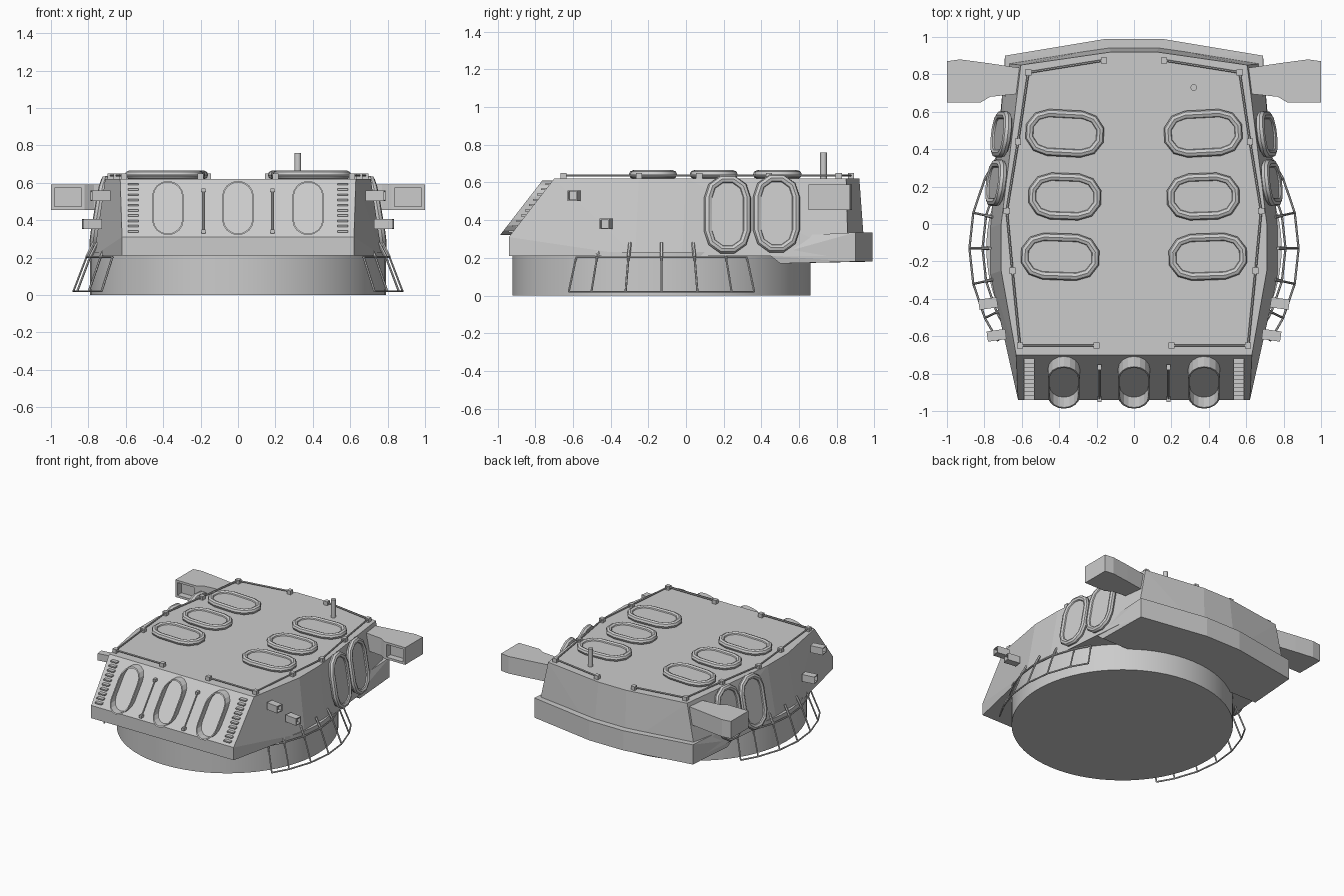
import bpy, bmesh
from math import sin, cos, pi, radians
from mathutils import Matrix, Vector

if "Cube" in bpy.data.objects:
    bpy.data.objects.remove(bpy.data.objects["Cube"])


def finish(name, bm, mirror=False, smooth=False):
    bmesh.ops.recalc_face_normals(bm, faces=bm.faces[:])
    mesh = bpy.data.meshes.new(name)
    bm.to_mesh(mesh)
    bm.free()
    ob = bpy.data.objects.new(name, mesh)
    bpy.context.collection.objects.link(ob)
    if smooth:
        bpy.ops.object.select_all(action='DESELECT')
        ob.select_set(True)
        bpy.context.view_layer.objects.active = ob
        bpy.ops.object.shade_smooth_by_angle(angle=radians(35))
    if mirror:
        ob.modifiers.new("Mirror", 'MIRROR').use_mirror_merge = False
    return ob


def hull(name, half_points):
    """Convex solid from points given for the +x half."""
    bm = bmesh.new()
    for x, y, z in half_points:
        for s in (1, -1):
            bm.verts.new((s * x, y, z))
    bmesh.ops.convex_hull(bm, input=bm.verts[:])
    bmesh.ops.dissolve_limit(bm, angle_limit=radians(1), verts=bm.verts[:], edges=bm.edges[:])
    return finish(name, bm)


def loft(bm, rings, closed=False):
    """Skin equal rings of points; cap the ends, or join last to first."""
    rows = [[bm.verts.new(p) for p in ring] for ring in rings]
    n = len(rows[0])
    pairs = list(zip(rows, rows[1:] + rows[:1]))
    for a, b in pairs if closed else pairs[:-1]:
        for i in range(n):
            j = (i + 1) % n
            bm.faces.new((a[i], a[j], b[j], b[i]))
    if not closed:
        bm.faces.new(rows[0])
        bm.faces.new(rows[-1])


def rod(bm, a, b, r, sides=6):
    a, b = Vector(a), Vector(b)
    q = (b - a).to_track_quat('Z', 'Y')
    circle = [q @ Vector((r * cos(t), r * sin(t), 0))
              for t in (2 * pi * i / sides for i in range(sides))]
    loft(bm, [[p + c for c in circle] for p in (a, b)])


def path(bm, points, r):
    for a, b in zip(points, points[1:]):
        rod(bm, a, b, r)


def box(bm, center, size, rot=Matrix()):
    m = Matrix.Translation(center) @ rot @ Matrix.Diagonal((*size, 1))
    return bmesh.ops.create_cube(bm, size=1, matrix=m)["verts"]


def stadium(length, width, seg=5):
    """Flat round-ended outline, long axis on x."""
    r, h = width / 2, (length - width) / 2
    return [Vector((s * (h + r * cos(t)), s * r * sin(t), 0)) for s in (1, -1)
            for t in (-pi / 2 + pi * i / seg for i in range(seg + 1))]


def recess(bm, face, border, depth):
    bmesh.ops.inset_individual(bm, faces=[face], thickness=border)
    bm.normal_update()
    move = -face.normal * depth
    pit = bmesh.ops.extrude_face_region(bm, geom=[face])["geom"]
    bmesh.ops.translate(bm, vec=move, verts=[v for v in pit if isinstance(v, bmesh.types.BMVert)])
    if face.is_valid:
        bm.faces.remove(face)


# Round base
bm = bmesh.new()
bmesh.ops.create_cone(bm, cap_ends=True, segments=64, radius1=0.79, radius2=0.79,
                      depth=0.23, matrix=Matrix.Translation((0, -0.13, 0.115)))
finish("base_ring", bm, smooth=True)

# Armoured house and the overhang at its rear
floor_line = [(0.62, -0.94), (0.77, -0.27), (0.77, -0.02), (0.69, 0.86), (0.14, 0.95)]
roof_line = [(0.63, -0.70), (0.71, -0.25), (0.71, 0.0), (0.605, 0.85), (0.12, 0.92)]
hull("house", [(x, y, 0.21) for x, y in floor_line] + [(0.62, -0.94, 0.31)]
     + [(x, y, 0.62) for x, y in roof_line])
hull("rear_overhang", [(0.72, 0.45, 0.21), (0.71, 0.50, 0.17), (0.69, 0.62, 0.32)]
     + [(x, y, z) for x, y in ((0.69, 0.90), (0.15, 0.99)) for z in (0.18, 0.335)])


def slope_y(z):
    return -0.94 + (z - 0.31) * 0.24 / 0.31


# Raised collars around the gun ports
bm = bmesh.new()
for cx in (-0.375, 0, 0.375):
    rings = []
    for inset, out in ((0, -0.01), (0, 0.055), (0.008, 0.055), (0.008, -0.01)):
        ring = []
        for p in stadium(0.29 - 2 * inset, 0.17 - 2 * inset, 8):
            z = 0.465 + p.x
            ring.append((cx + p.y, slope_y(z) - out, z))
        rings.append(ring)
    loft(bm, rings, closed=True)
finish("port_collars", bm)

# Ladders and grab rods on the front slope
bm = bmesh.new()
for i in range(10):
    z = 0.34 + i * 0.028
    box(bm, (0.56, slope_y(z) - 0.01, z), (0.055, 0.03, 0.01))
finish("front_ladder", bm, mirror=True)
bm = bmesh.new()
ends = [(0.185, slope_y(z) - 0.02, z) for z in (0.34, 0.56)]
rod(bm, *ends, 0.006)
for e in ends:
    box(bm, e, (0.02, 0.03, 0.02))
finish("grab_rod", bm, mirror=True)


def raft(name, length, width, matrix, r=0.023):
    """Oval float ring with a thin floor."""
    bm = bmesh.new()
    rings = []
    for k in range(8):
        t = 2 * pi * k / 8
        d = r * (1 - cos(t))
        rings.append([matrix @ (p + Vector((0, 0, r * sin(t))))
                      for p in stadium(length - 2 * d, width - 2 * d)])
    loft(bm, rings, closed=True)
    inner = stadium(length - 2 * r, width - 2 * r)
    loft(bm, [[matrix @ (p + Vector((0, 0, z))) for p in inner] for z in (-0.008, 0.008)])
    finish(name, bm, mirror=True, smooth=True)


# Life rafts on the roof and the sides
for x, y, length, turn in ((0.37, 0.485, 0.43, 3), (0.37, 0.147, 0.40, 2), (0.395, -0.175, 0.43, 2)):
    raft("roof_raft", length, 0.25,
         Matrix.Translation((x, y, 0.642)) @ Matrix.Rotation(radians(turn), 4, 'Z'))
for x, y, z in ((0.737, 0.22, 0.43), (0.71, 0.48, 0.435)):
    up = Vector((-0.17, 0, 1)).normalized()
    along = Vector((-0.12, 1, 0)).normalized()
    frame = Matrix((up, along, up.cross(along))).transposed().to_4x4()
    raft("side_raft", 0.43, 0.25, Matrix.Translation((x, y, z)) @ frame)

# Roof rail with its blocks
rail = [(0.20, -0.65), (0.61, -0.65), (0.65, -0.25), (0.68, 0.07),
        (0.62, 0.44), (0.565, 0.81), (0.16, 0.875)]
bm = bmesh.new()
path(bm, [(x, y, 0.638) for x, y in rail], 0.006)
for x, y in rail:
    box(bm, (x, y, 0.634), (0.033, 0.033, 0.032))
finish("roof_rail", bm, mirror=True)

# Roof pipe
bm = bmesh.new()
rod(bm, (0.32, 0.73, 0.61), (0.32, 0.73, 0.76), 0.018, 12)
finish("roof_pipe", bm, smooth=True)

# Rangefinder arms with sunken windows
arm = [(0.58, 0.70), (0.77, 0.68), (0.82, 0.65), (1.0, 0.65),
       (1.0, 0.87), (0.93, 0.88), (0.78, 0.86), (0.58, 0.83)]
bm = bmesh.new()
loft(bm, [[(x, y, z) for x, y in arm] for z in (0.455, 0.59)])
bmesh.ops.recalc_face_normals(bm, faces=bm.faces[:])
window = min(bm.faces, key=lambda f: f.calc_center_median().y)
recess(bm, window, 0.025, 0.05)
finish("rangefinder_arm", bm, mirror=True)

# Sight boxes on the sides
bm = bmesh.new()
for x, y, z in ((0.735, -0.595, 0.53), (0.78, -0.425, 0.38)):
    verts = box(bm, (x, y, z), (0.10, 0.055, 0.055), Matrix.Rotation(radians(-8), 4, 'Z'))
    bm.normal_update()
    faces = {f for v in verts for f in v.link_faces}
    recess(bm, max(faces, key=lambda f: f.normal.x), 0.009, 0.03)
finish("sight_box", bm, mirror=True)


def around(r, deg, z):
    t = radians(deg)
    return (r * cos(t), -0.13 + r * sin(t), z)


# Curved safety frame hanging below each side
bm = bmesh.new()
angles = [-34, -25, -12.5, 0, 12.5, 25, 34]
path(bm, [around(0.88, a, 0.02) for a in angles], 0.006)
path(bm, [around(0.81, a, 0.203) for a in angles], 0.006)
for a in angles:
    rod(bm, around(0.88, a, 0.02), around(0.81, a, 0.203), 0.006)
for a in angles[1:-1]:
    rod(bm, around(0.81, a, 0.203), around(0.77, a, 0.28), 0.009)
finish("safety_frame", bm, mirror=True)
